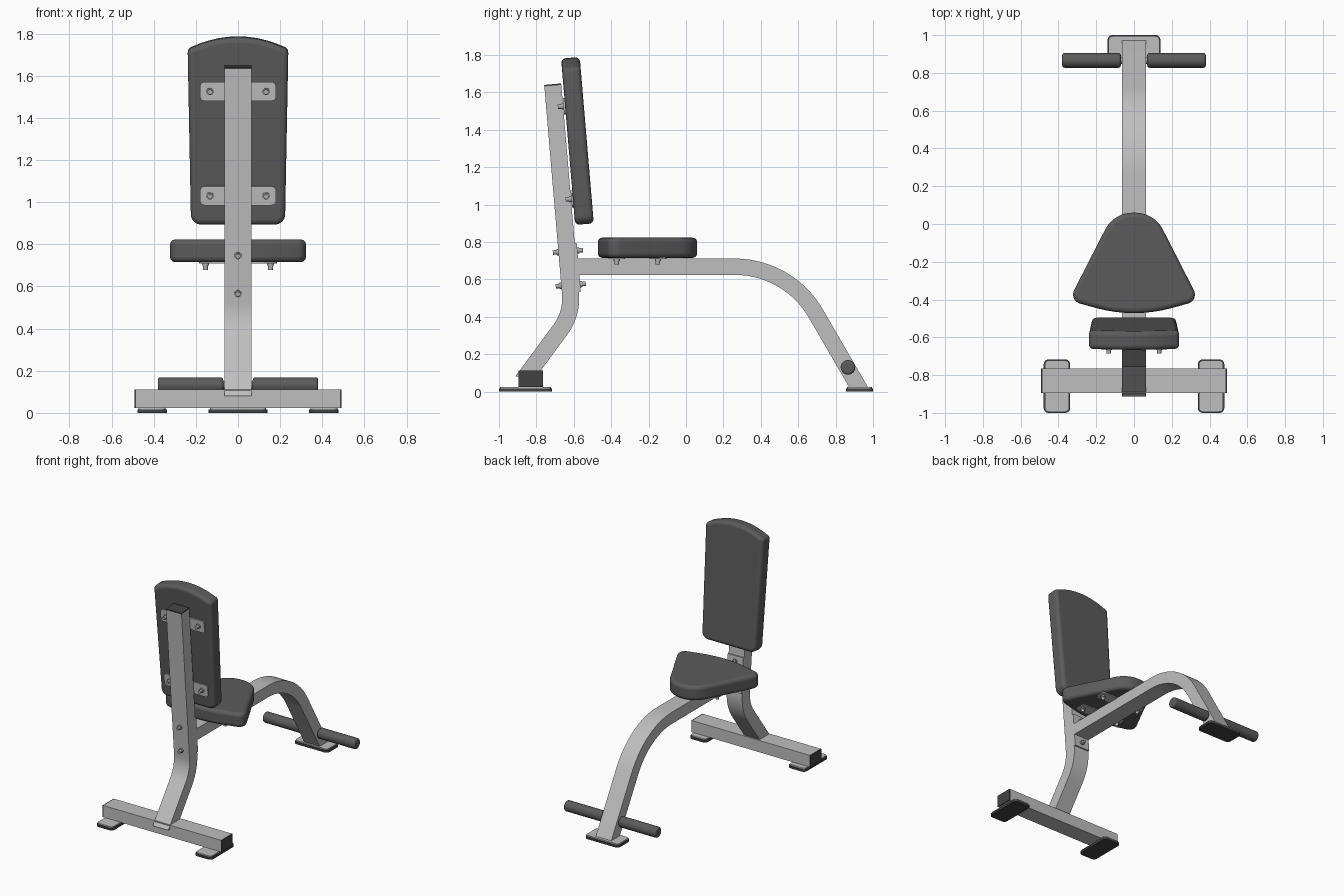
import bpy, bmesh, math
from mathutils import Vector, Matrix

if "Cube" in bpy.data.objects:
    bpy.data.objects.remove(bpy.data.objects["Cube"])


def material(name, v):
    m = bpy.data.materials.new(name)
    m.diffuse_color = (v, v, v, 1)
    m.use_nodes = True
    m.node_tree.nodes["Principled BSDF"].inputs["Base Color"].default_value = m.diffuse_color
    return m


STEEL = material("light grey steel", 0.52)
PAD = material("dark grey upholstery", 0.105)
RUBBER = material("black rubber", 0.055)
BOLT = material("bolt grey", 0.42)

FLAT = Matrix.Identity(4)                                   # outline in x, y; depth in z
SIDE = Matrix(((0, 0, 1, 0), (1, 0, 0, 0), (0, 1, 0, 0), (0, 0, 0, 1)))  # outline in y, z; depth in x
LEAN = Matrix.Translation((0, -0.493, 0.9)) @ Matrix.Rotation(math.radians(94.84), 4, 'X')


def fillet(pts, closed=True, n=8):
    """Round the corners of (u, v, radius) points."""
    out = []
    for i, (u, v, r) in enumerate(pts):
        p = Vector((u, v))
        if r == 0 or (not closed and i in (0, len(pts) - 1)):
            out.append(p)
            continue
        a = (Vector(pts[i - 1][:2]) - p).normalized()
        b = (Vector(pts[(i + 1) % len(pts)][:2]) - p).normalized()
        half = a.angle(b) / 2
        c = p + (a + b).normalized() * (r / math.sin(half))
        t = r / math.tan(half)
        s, e = p + a * t - c, p + b * t - c
        turn = s.angle_signed(e)
        for k in range(n + 1):
            out.append(c + Matrix.Rotation(-turn * k / n, 2) @ s)
    return out


def finish(ob, mat, bevel=0, angle=40):
    ob.data.materials.append(mat)
    if bevel:
        m = ob.modifiers.new("soft edge", 'BEVEL')
        m.width, m.segments = bevel, 4
        m.limit_method, m.angle_limit = 'ANGLE', math.radians(50)
    bpy.ops.object.select_all(action='DESELECT')
    ob.select_set(True)
    bpy.context.view_layer.objects.active = ob
    bpy.ops.object.shade_smooth_by_angle(angle=math.radians(angle))
    return ob


def slab(name, outline, lo, hi, mat, frame=FLAT, bevel=0):
    """Extrude an outline from depth lo to hi inside a frame."""
    bm = bmesh.new()
    f = bm.faces.new([bm.verts.new((p[0], p[1], lo)) for p in outline])
    g = bmesh.ops.extrude_face_region(bm, geom=[f])
    bmesh.ops.translate(bm, vec=(0, 0, hi - lo),
                        verts=[v for v in g["geom"] if isinstance(v, bmesh.types.BMVert)])
    bm.transform(frame)
    bmesh.ops.recalc_face_normals(bm, faces=bm.faces[:])
    me = bpy.data.meshes.new(name)
    bm.to_mesh(me)
    bm.free()
    ob = bpy.data.objects.new(name, me)
    bpy.context.collection.objects.link(ob)
    return finish(ob, mat, bevel)


def rect(x0, x1, y0, y1, r=0):
    return fillet([(x0, y0, r), (x1, y0, r), (x1, y1, r), (x0, y1, r)], n=4)


def ribbon(path, half, flat_start=False, flat_end=False):
    """Side outline of a tube along a path, optionally cut level at an end."""
    left, right = [], []
    last = len(path) - 1
    for i, p in enumerate(path):
        d = (path[min(i + 1, last)] - path[max(i - 1, 0)]).normalized()
        n = Vector((-d.y, d.x)) * half
        if (flat_start and i == 0) or (flat_end and i == last):
            n = Vector((half * half / n.x, 0))
        left.append(p + n)
        right.append(p - n)
    return left + right[::-1]


def rod(name, a, b, r, mat, sides=24, bevel=0):
    a, b = Vector(a), Vector(b)
    bpy.ops.mesh.primitive_cylinder_add(vertices=sides, radius=r, depth=(b - a).length, location=(a + b) / 2)
    ob = bpy.context.object
    ob.name = name
    ob.rotation_euler = (b - a).to_track_quat('Z', 'Y').to_euler()
    return finish(ob, mat, bevel)


def bolt(name, base, direction):
    base, d = Vector(base), Vector(direction).normalized()
    rod(name + "_washer", base - d * 0.004, base + d * 0.01, 0.017, BOLT, 16)
    rod(name + "_head", base, base + d * 0.03, 0.012, BOLT, 12)


# Rear post, bent near the bottom, with a cap on top
post = fillet([(-0.857, 0.08, 0), (-0.6085, 0.4176, 0.28), (-0.712, 1.636, 0)], closed=False, n=14)
slab("rear_post", ribbon(post, 0.0455, flat_start=True), -0.064, 0.064, STEEL, SIDE)
cap = [Vector((-0.7119, 1.635)), Vector((-0.7127, 1.644))]
slab("post_cap", ribbon(cap, 0.0455), -0.064, 0.064, RUBBER, SIDE)

# Main tube and curved front leg
bend = 0.26 + 0.5 * math.tan(math.radians(30))
leg = fillet([(-0.58, 0.668, 0), (bend, 0.668, 0.5), (0.925, 0.02, 0)], closed=False, n=20)
slab("front_leg", ribbon(leg, 0.0435, flat_end=True), -0.064, 0.064, STEEL, SIDE)

# Joint plate between post and tube, bolted front and back
up = Vector((0, -0.0844, 0.9964))
out = Vector((0, 0.9964, 0.0844))


def on_post(z, off):
    return Vector((0, -0.712 + 0.0847 * (1.64 - z), z)) + out * off


a, b = on_post(0.53, 0.05), on_post(0.79, 0.05)
slab("joint_plate", ribbon([Vector((a.y, a.z)), Vector((b.y, b.z))], 0.006), -0.064, 0.064, STEEL, SIDE)
for z in (0.57, 0.75):
    bolt("joint_bolt_front", on_post(z, 0.056), out)
    bolt("joint_bolt_rear", on_post(z, -0.0455), -out)

# Rear cross beam with end caps
slab("rear_beam", rect(-0.485, 0.485, -0.895, -0.765), 0.024, 0.112, STEEL)
for s in (-1, 1):
    slab("beam_end_cap", rect(s * 0.4875 - 0.004, s * 0.4875 + 0.004, -0.895, -0.765), 0.024, 0.112, RUBBER)

# Feet: rubber pad under a steel plate
for x0, x1, y0, y1 in ((-0.478, -0.338, -1, -0.717), (0.338, 0.478, -1, -0.717), (-0.14, 0.14, 0.855, 1)):
    slab("foot_pad", rect(x0, x1, y0, y1, 0.025), 0, 0.016, RUBBER)
    slab("foot_plate", rect(x0 + .006, x1 - .006, y0 + .006, y1 - .006, 0.02), 0.014, 0.025, STEEL)

# Foot rolls on an axle through the front leg
rod("roll_axle", (-0.1, 0.866, 0.13), (0.1, 0.866, 0.13), 0.018, STEEL)
for s in (-1, 1):
    rod("foot_roll", (s * 0.07, 0.866, 0.13), (s * 0.38, 0.866, 0.13), 0.039, PAD, 32, 0.012)

# Seat cushion with mounting plates and bolts
seat = [(0, -0.5, 0.757), (0.345, -0.405, 0.05), (0.107, 0.06, 0.163),
        (-0.107, 0.06, 0.163), (-0.345, -0.405, 0.05)]
slab("seat", fillet(seat), 0.716, 0.823, PAD, bevel=0.024)
for y in (-0.37, -0.15):
    slab("seat_plate", rect(-0.185, 0.185, y - 0.045, y + 0.045, 0.02), 0.709, 0.72, STEEL)
    for x in (-0.155, 0.155):
        bolt("seat_bolt", (x, y, 0.709), (0, 0, -1))

# Backrest cushion with mounting plates and bolts
back = [(-0.223, 0, 0.05), (0.223, 0, 0.05), (0.239, 0.835, 0.03), (0, 0.932, 0.5), (-0.239, 0.835, 0.03)]
slab("backrest", fillet(back), 0, 0.1, PAD, LEAN, bevel=0.024)
for v in (0.14, 0.637):
    slab("backrest_plate", rect(-0.18, 0.18, v - 0.045, v + 0.045, 0.02), 0.098, 0.109, STEEL, LEAN)
    for x in (-0.133, 0.133):
        bolt("backrest_bolt", LEAN @ Vector((x, v, 0.109)), -out)
